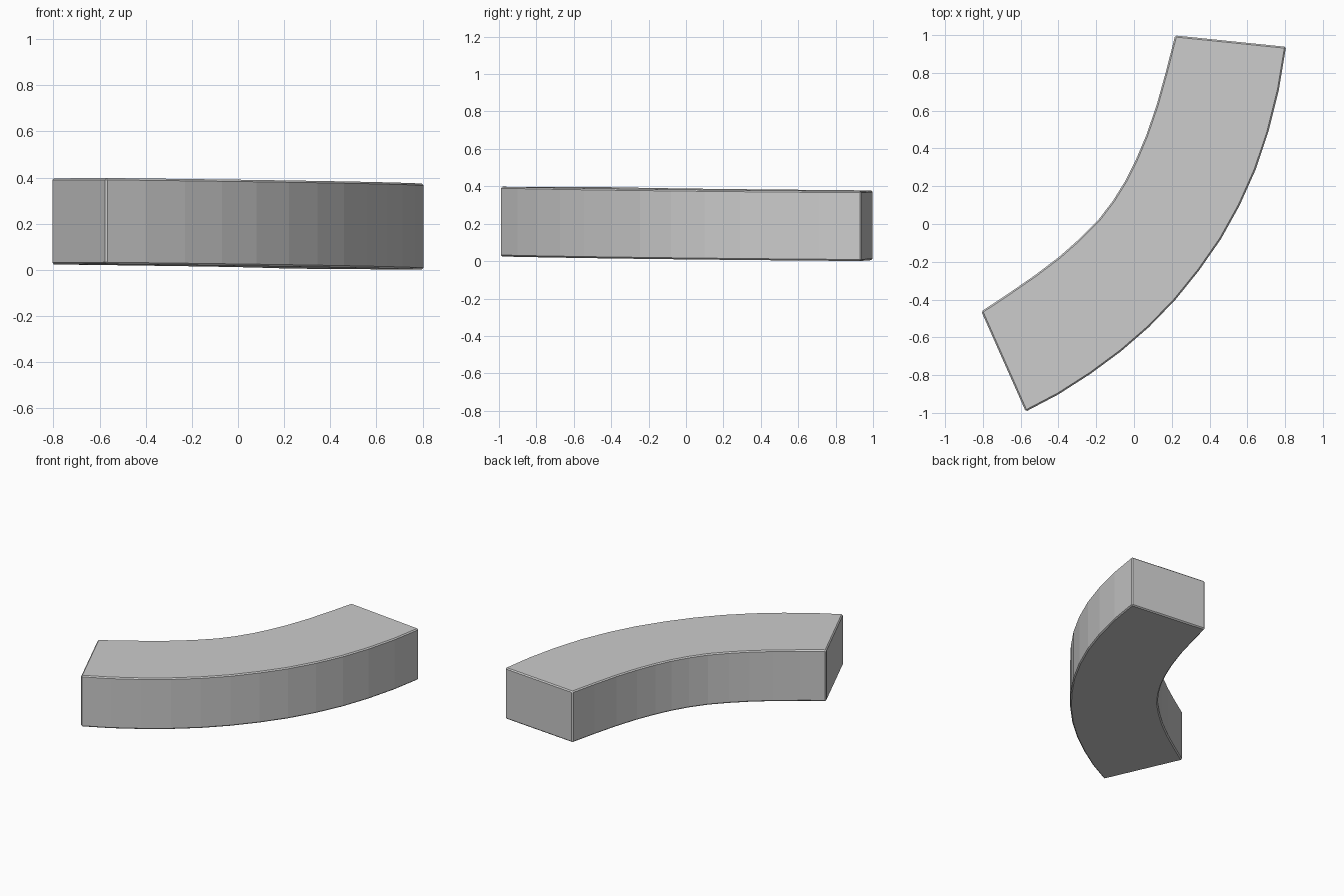
import bpy, bmesh

if "Cube" in bpy.data.objects:
    bpy.data.objects.remove(bpy.data.objects["Cube"])

# Plan outline: outer arc and inner arc, front-left end to back-right end
outer = [(-0.573, -0.993), (-0.40, -0.902), (-0.23, -0.793), (-0.07, -0.675),
         (0.08, -0.545), (0.22, -0.40), (0.345, -0.245), (0.46, -0.08),
         (0.56, 0.10), (0.645, 0.29), (0.712, 0.49), (0.767, 0.71), (0.805, 0.938)]
inner = [(-0.808, -0.463), (-0.66, -0.365), (-0.52, -0.268), (-0.394, -0.172),
         (-0.29, -0.08), (-0.19, 0.02), (-0.11, 0.125), (-0.045, 0.23),
         (0.01, 0.34), (0.065, 0.47), (0.12, 0.63), (0.17, 0.81), (0.218, 0.998)]
HEIGHT = 0.373


def base_z(x, y):
    # The bar lies very slightly tilted
    return 0.0135 - 0.0085 * x - 0.0065 * y


# Curved bar: one quad ring per station, joined along the path
bm = bmesh.new()
rings = []
for (ox, oy), (ix, iy) in zip(outer, inner):
    zo, zi = base_z(ox, oy), base_z(ix, iy)
    rings.append([bm.verts.new(p) for p in (
        (ox, oy, zo), (ox, oy, zo + HEIGHT), (ix, iy, zi + HEIGHT), (ix, iy, zi))])
for a, b in zip(rings, rings[1:]):
    for k in range(4):
        n = (k + 1) % 4
        bm.faces.new((a[k], b[k], b[n], a[n]))
bm.faces.new(rings[0])
bm.faces.new(rings[-1][::-1])
bmesh.ops.recalc_face_normals(bm, faces=bm.faces)

mesh = bpy.data.meshes.new("curved_bar")
bm.to_mesh(mesh)
bm.free()
bar = bpy.data.objects.new("curved_bar", mesh)
bpy.context.collection.objects.link(bar)

# Narrow chamfer on the hard edges
bevel = bar.modifiers.new("chamfer", 'BEVEL')
bevel.width = 0.008
bevel.segments = 1
bevel.limit_method = 'ANGLE'
bevel.angle_limit = 0.7
